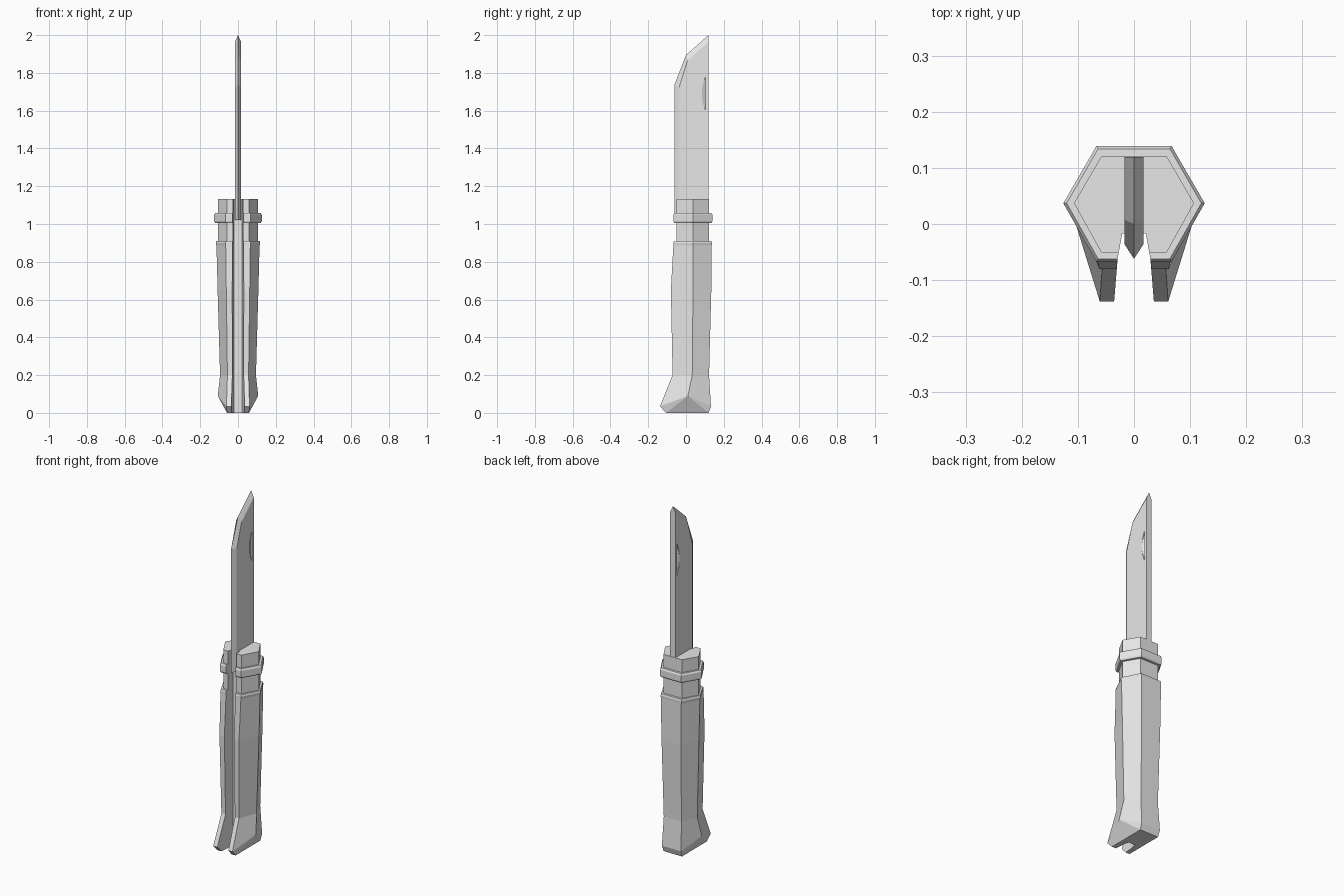
import bpy
import bmesh

if "Cube" in bpy.data.objects:
    bpy.data.objects.remove(bpy.data.objects["Cube"], do_unlink=True)

grey = bpy.data.materials.new("light grey")
grey.use_nodes = True
grey.diffuse_color = (0.8, 0.8, 0.8, 1)
grey.node_tree.nodes["Principled BSDF"].inputs["Base Color"].default_value = (0.8, 0.8, 0.8, 1)


def loft(name, rings, caps=None):
    """Skin matching rings of points; caps lists the faces that close each end."""
    bm = bmesh.new()
    rows = [[bm.verts.new(p) for p in ring] for ring in rings]
    n = len(rows[0])
    for a, b in zip(rows, rows[1:]):
        for i in range(n):
            j = (i + 1) % n
            bm.faces.new((a[i], a[j], b[j], b[i]))
    for row in (rows[0], rows[-1]):
        for face in caps or [range(n)]:
            bm.faces.new([row[i] for i in face])
    bmesh.ops.remove_doubles(bm, verts=bm.verts, dist=0.0001)
    bmesh.ops.recalc_face_normals(bm, faces=bm.faces)
    mesh = bpy.data.meshes.new(name)
    bm.to_mesh(mesh)
    bm.free()
    mesh.materials.append(grey)
    obj = bpy.data.objects.new(name, mesh)
    bpy.context.collection.objects.link(obj)
    return obj


def hexagon(z, side, flat, front, back, mid=0.037, side_z=None):
    """Six-sided section with flat front and back and a point on each side."""
    sz = z if side_z is None else side_z
    half = [(flat, front, z), (side, mid, sz), (flat, back, z)]
    return half + [(-x, y, h) for x, y, h in reversed(half)]


HEX_CAPS = [(0, 2, 3, 5), (0, 1, 2), (3, 4, 5)]


def cut(obj, cutter):
    cutter.hide_render = True
    mod = obj.modifiers.new("cut", 'BOOLEAN')
    mod.operation = 'DIFFERENCE'
    mod.solver = 'EXACT'
    mod.object = cutter
    bpy.context.view_layer.objects.active = obj
    bpy.ops.object.modifier_apply(modifier=mod.name)


# Tapered handle with a flared, chamfered butt
handle = loft("handle", [
    hexagon(0, 0.107, 0.058, -0.105, 0.12, 0.01, 0.09),
    hexagon(0.035, 0.107, 0.061, -0.138, 0.132, 0.01, 0.09),
    hexagon(0.2, 0.095, 0.056, -0.071, 0.122, 0.033),
    hexagon(0.65, 0.108, 0.062, -0.08, 0.134),
    hexagon(0.885, 0.114, 0.065, -0.067, 0.136),
    hexagon(0.9, 0.118, 0.066, -0.067, 0.137),
    hexagon(0.91, 0.115, 0.064, -0.064, 0.134),
], HEX_CAPS)

# Narrow neck and the locking ring around it
neck = loft("neck", [hexagon(z, 0.107, 0.058, -0.051, 0.121) for z in (0.89, 1.132)], HEX_CAPS)
ring = loft("locking_ring", [
    hexagon(1.005, 0.12, 0.064, -0.062, 0.134),
    hexagon(1.014, 0.126, 0.067, -0.067, 0.139),
    hexagon(1.049, 0.126, 0.067, -0.067, 0.139),
    hexagon(1.058, 0.12, 0.064, -0.062, 0.134),
], HEX_CAPS)

# Folding slot along the front
half_slot = [(0.021, -0.017), (0.029, -0.06), (0.036, -0.145), (0.036, -0.2)]
section = half_slot + [(-x, y) for x, y in reversed(half_slot)]
slot = loft("slot_cutter", [[(x, y, z) for x, y in section] for z in (-0.1, 1.3)])
for part in (handle, neck, ring):
    cut(part, slot)

# Blade with its edge ground on both sides
T = 0.017
outer = [(-0.062, 1.02), (-0.062, 1.735), (0, 1.895), (0.119, 2.0), (0.119, 1.02)]
inner = [(-0.036, 1.02), (-0.036, 1.725), (0.008, 1.865), (0.119, 1.963), (0.119, 1.02)]
blade = loft("blade", [
    [(-T, y, z) for y, z in inner],
    [(0, y, z) for y, z in outer],
    [(T, y, z) for y, z in inner],
])

# Sloping thumbnail groove on each face of the blade
steps = [i / 5 - 1 for i in range(11)]
arc = [(0.083 + 0.021 * t * t, 1.69 + 0.09 * t) for t in steps]
cutters = [slot]
for s in (-1, 1):
    nick = loft("nick_cutter", [
        [(s * 0.04, y, z) for y, z in arc],
        [(s * (T + 0.0005 - 0.55 * (y - 0.083)), y, z) for y, z in arc],
    ])
    cut(blade, nick)
    cutters.append(nick)

for cutter in cutters:
    bpy.data.objects.remove(cutter, do_unlink=True)
